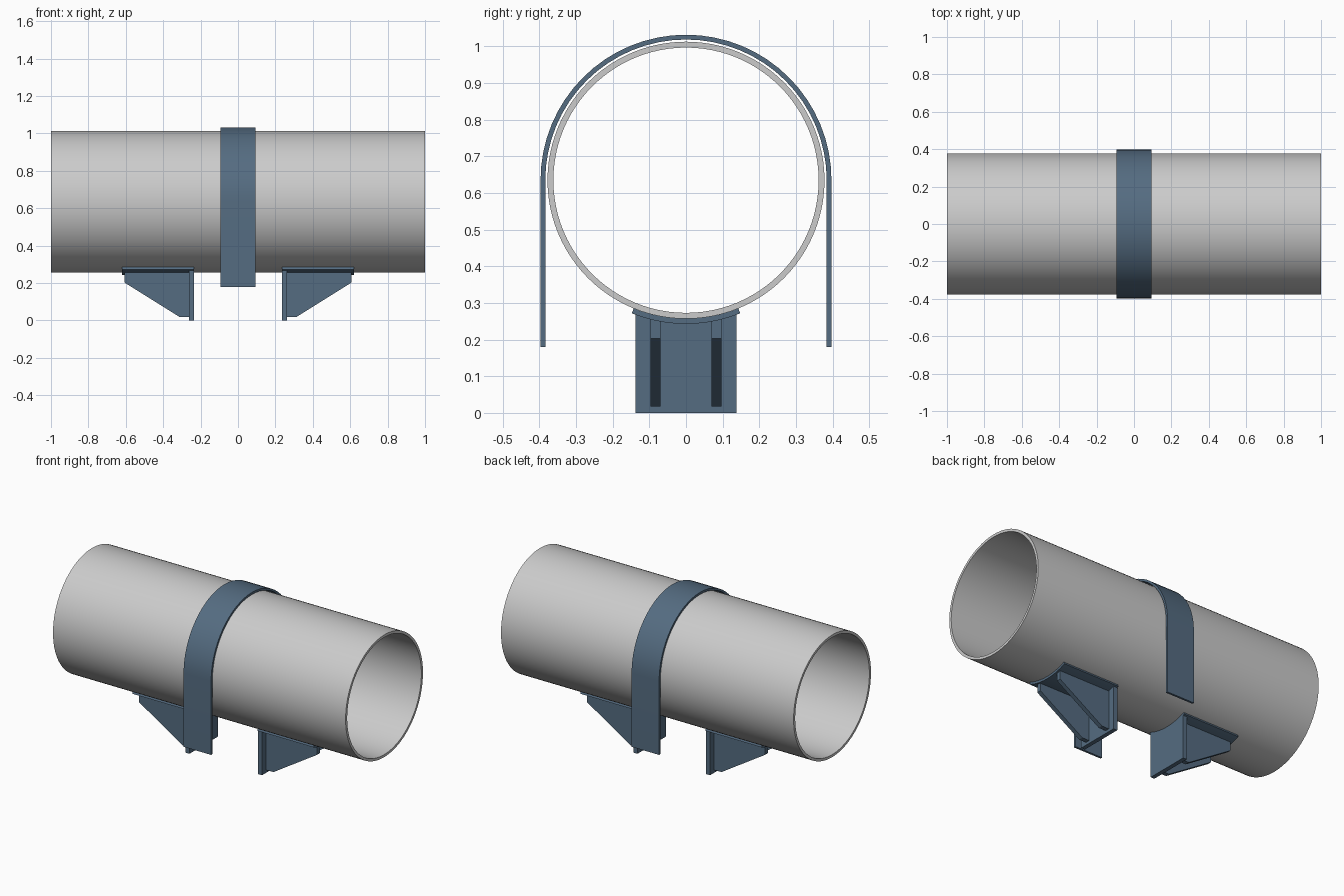
import bpy, bmesh
from math import sin, cos, pi, sqrt, asin, radians

if "Cube" in bpy.data.objects:
    bpy.data.objects.remove(bpy.data.objects["Cube"])

CZ = 0.635                     # pipe axis height
R_IN, R_OUT = 0.362, 0.378     # pipe wall
PAD_OUT = 0.392                # underside of the saddle pads

steel = bpy.data.materials.new("painted_steel")
steel.diffuse_color = (0.09, 0.15, 0.22, 1)
steel.use_nodes = True
steel.node_tree.nodes["Principled BSDF"].inputs["Base Color"].default_value = steel.diffuse_color


def finish(name, bm, mat=None, smooth=False):
    bmesh.ops.recalc_face_normals(bm, faces=bm.faces)
    mesh = bpy.data.meshes.new(name)
    bm.to_mesh(mesh)
    bm.free()
    ob = bpy.data.objects.new(name, mesh)
    bpy.context.collection.objects.link(ob)
    if mat:
        mesh.materials.append(mat)
    if smooth:
        bpy.ops.object.select_all(action='DESELECT')
        ob.select_set(True)
        bpy.context.view_layer.objects.active = ob
        bpy.ops.object.shade_smooth_by_angle(angle=radians(30))
    return ob


def band(name, row_a, row_b, x0, x1, closed=False, mat=None):
    """Solid between two matching (y, z) rows, extruded from x0 to x1."""
    bm = bmesh.new()
    rings = [[bm.verts.new((x, y, z)) for x, (y, z) in
              ((x0, a), (x1, a), (x1, b), (x0, b))] for a, b in zip(row_a, row_b)]
    n = len(rings)
    for i in range(n if closed else n - 1):
        p, q = rings[i], rings[(i + 1) % n]
        for k in range(4):
            m = (k + 1) % 4
            bm.faces.new((p[k], p[m], q[m], q[k]))
    if not closed:
        bm.faces.new(rings[0])
        bm.faces.new(rings[-1])
    return finish(name, bm, mat, True)


def arc(r, a0, a1, n):
    """Points at radius r about the pipe axis, angle measured from +y."""
    return [(r * cos(a0 + (a1 - a0) * i / n), CZ + r * sin(a0 + (a1 - a0) * i / n))
            for i in range(n + 1)]


# Pipe
band("pipe", arc(R_OUT, 0, 2 * pi, 96)[:-1], arc(R_IN, 0, 2 * pi, 96)[:-1],
     -1, 1, closed=True)


# Hanging strap: half ring with two straight legs
def strap_row(r):
    return [(r, 0.18)] + arc(r, 0, pi, 32) + [(-r, 0.18)]


band("strap", strap_row(0.397), strap_row(0.384), -0.094, 0.094, mat=steel)

# Two mirrored support brackets
half = asin(0.148 / PAD_OUT)
for s, side in ((1, "right"), (-1, "left")):
    # Curved saddle pad
    band(f"saddle_pad_{side}",
         arc(PAD_OUT, -pi / 2 - half, -pi / 2 + half, 16),
         arc(R_OUT, -pi / 2 - half, -pi / 2 + half, 16),
         s * 0.235, s * 0.62, mat=steel)

    # Upright plate, top cut to the pad curve
    ys = [-0.138 + 0.276 * i / 16 for i in range(17)]
    band(f"end_plate_{side}",
         [(y, 0) for y in ys],
         [(y, CZ - sqrt((PAD_OUT - 0.003) ** 2 - y * y)) for y in ys],
         s * 0.235, s * 0.261, mat=steel)

    # Sloped gussets
    for t, where in ((-1, "front"), (1, "back")):
        bm = bmesh.new()
        profile = [(0.258, 0.017), (0.31, 0.017), (0.608, 0.203),
                   (0.608, 0.256), (0.258, 0.256)]
        a = [bm.verts.new((s * x, t * 0.07, z)) for x, z in profile]
        b = [bm.verts.new((s * x, t * 0.097, z)) for x, z in profile]
        bm.faces.new(a)
        bm.faces.new(b)
        for i in range(5):
            j = (i + 1) % 5
            bm.faces.new((a[i], a[j], b[j], b[i]))
        finish(f"gusset_{side}_{where}", bm, steel)
